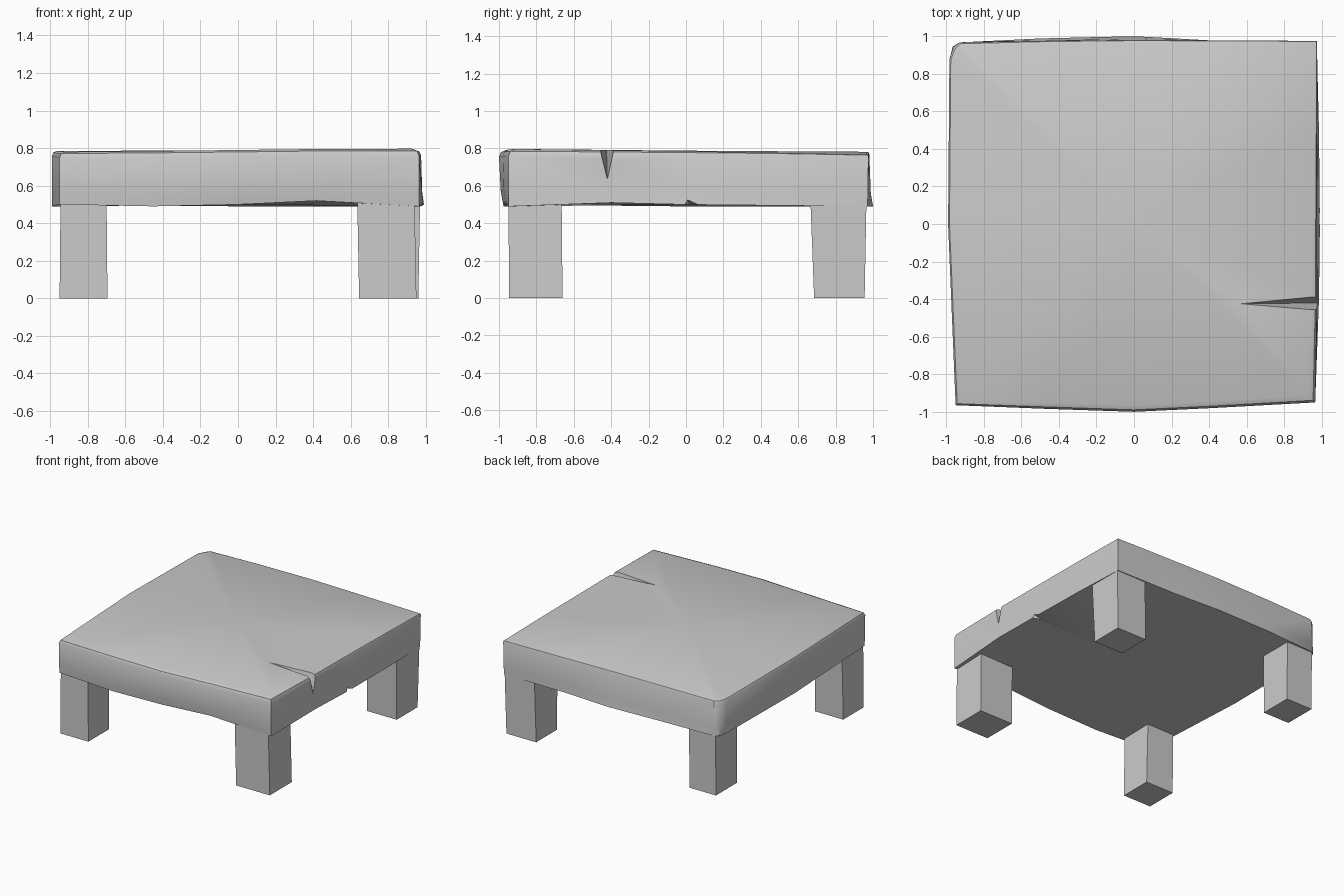
import bpy, bmesh
from mathutils import Vector

if "Cube" in bpy.data.objects:
    bpy.data.objects.remove(bpy.data.objects["Cube"])


def make_object(name, bm):
    bmesh.ops.recalc_face_normals(bm, faces=bm.faces)
    mesh = bpy.data.meshes.new(name)
    bm.to_mesh(mesh)
    bm.free()
    obj = bpy.data.objects.new(name, mesh)
    bpy.context.collection.objects.link(obj)
    return obj


def loft(bm, rings):
    rows = [[bm.verts.new(p) for p in ring] for ring in rings]
    n = len(rows[0])
    for a, b in zip(rows, rows[1:]):
        for i in range(n):
            j = (i + 1) % n
            bm.faces.new((a[i], a[j], b[j], b[i]))
    return rows


def fan(bm, row, centre):
    c = bm.verts.new(centre)
    for i in range(len(row)):
        bm.faces.new((row[i], row[(i + 1) % len(row)], c))


def wedge(name, points):
    bm = bmesh.new()
    bmesh.ops.convex_hull(bm, input=[bm.verts.new(p) for p in points])
    obj = make_object(name, bm)
    obj.hide_render = True
    return obj


# Slab outline, anticlockwise: bottom x y z, top x y z, edge rounding
outline = [
    (-.95, -.955, .50, -.95, -.965, .78, .03),
    (-.45, -.975, .49, -.45, -.985, .785, .035),
    (0, -.975, .50, 0, -1.0, .79, .035),
    (.42, -.965, .52, .42, -.98, .795, .035),
    (.965, -.95, .49, .965, -.95, .797, .04),
    (.985, -.40, .51, .975, -.40, .79, .03),
    (.99, 0, .50, .975, 0, .785, .025),
    (.985, .50, .495, .975, .50, .777, .015),
    (.97, .97, .49, .975, .975, .767, .01),
    (.42, .977, .49, .42, .978, .775, .01),
    (0, 1.0, .49, 0, .98, .782, .012),
    (-.50, .988, .495, -.50, .975, .782, .015),
    (-.93, .967, .49, -.93, .967, .78, .025),
    (-.965, .945, .49, -.962, .94, .778, .03),
    (-.98, .88, .49, -.983, .88, .78, .025),
    (-.99, 0, .49, -.99, 0, .785, .025),
]
rings = [[] for _ in range(5)]
for xb, yb, zb, xt, yt, zt, r in outline:
    low, high = Vector((xb, yb, zb)), Vector((xt, yt, zt - r))
    shoulder = Vector((xt * (1 - .3 * r), yt * (1 - .3 * r), zt - .3 * r))
    rim = Vector((xt * (1 - r), yt * (1 - r), zt))
    mid = low.lerp(high, .6)
    mid.z = low.lerp(high, .25).z
    for ring, p in zip(rings, (low, mid, high, shoulder, rim)):
        ring.append(p)
bm = bmesh.new()
rows = loft(bm, rings)
fan(bm, rows[0], (0, 0, .50))
fan(bm, rows[-1], (0, 0, .788))
slab = make_object("table_top", bm)

# Crack in the right edge and chip below it
cutters = [
    wedge("crack_cutter", [(.55, -.425, .80), (.92, -.455, .82), (.92, -.385, .82),
                           (1.02, -.47, .82), (1.02, -.375, .82),
                           (.93, -.42, .755), (1.02, -.42, .62)]),
    wedge("chip_cutter", [(1.02, -.03, .48), (1.02, .13, .48), (1.02, 0, .542),
                          (.89, .03, .48)]),
]
for cutter in cutters:
    mod = slab.modifiers.new(cutter.name, 'BOOLEAN')
    mod.operation = 'DIFFERENCE'
    mod.solver = 'EXACT'
    mod.object = cutter
    bpy.context.view_layer.objects.active = slab
    bpy.ops.object.modifier_apply(modifier=mod.name)
    bpy.data.objects.remove(cutter)

bpy.ops.object.select_all(action='DESELECT')
slab.select_set(True)
bpy.context.view_layer.objects.active = slab
bpy.ops.object.shade_smooth_by_angle(angle=.6)

# Legs: foot rectangle and top rectangle as x0, x1, y0, y1
legs = {
    "front_left_leg": ((-.95, -.695, -.945, -.68), (-.945, -.70, -.945, -.67)),
    "front_right_leg": ((.645, .95, -.945, -.66), (.635, .94, -.95, -.665)),
    "back_right_leg": ((.69, .96, .685, .955), (.70, .97, .665, .965)),
    "back_left_leg": ((-.94, -.70, .685, .955), (-.94, -.70, .68, .96)),
}


def rectangle(rect, z):
    x0, x1, y0, y1 = rect
    return [(x0, y0, z), (x1, y0, z), (x1, y1, z), (x0, y1, z)]


for name, (foot, top) in legs.items():
    bm = bmesh.new()
    rows = loft(bm, [rectangle(foot, 0), rectangle(top, .53)])
    bm.faces.new(rows[0])
    bm.faces.new(rows[1])
    make_object(name, bm)
